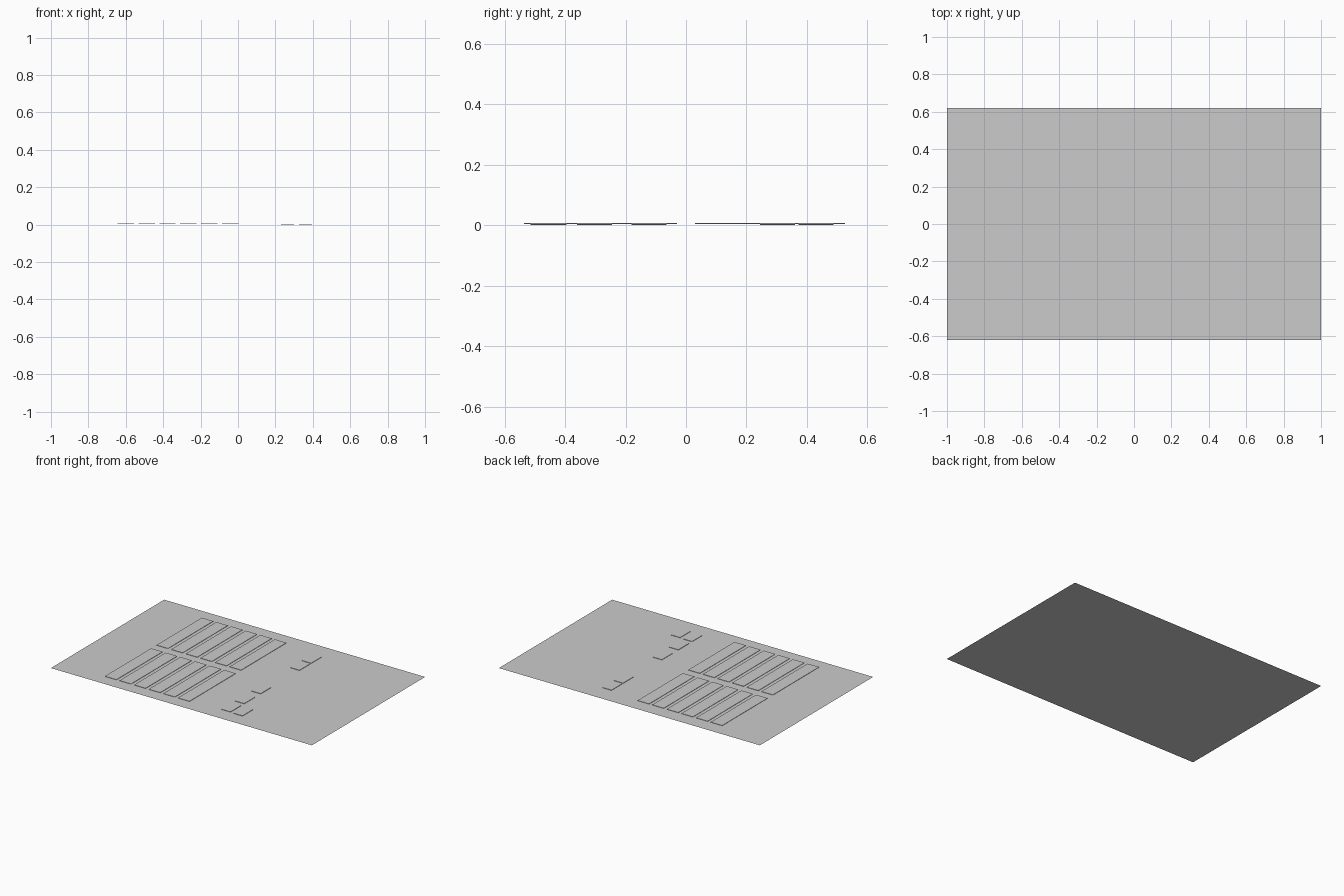
import bpy

if "Cube" in bpy.data.objects:
    bpy.data.objects.remove(bpy.data.objects["Cube"])

grey = bpy.data.materials.new("light grey")
grey.diffuse_color = (0.6, 0.6, 0.6, 1)
grey.use_nodes = True
grey.node_tree.nodes["Principled BSDF"].inputs["Base Color"].default_value = grey.diffuse_color


def box(name, x0, x1, y0, y1, z0, z1):
    bpy.ops.mesh.primitive_cube_add(size=1, location=((x0 + x1) / 2, (y0 + y1) / 2, (z0 + z1) / 2))
    ob = bpy.context.object
    ob.name = name
    ob.scale = (x1 - x0, y1 - y0, z1 - z0)
    ob.data.materials.append(grey)
    return ob


# flat ground sheet
bpy.ops.mesh.primitive_plane_add(size=1)
ground = bpy.context.object
ground.name = "ground_sheet"
ground.scale = (2, 1.24, 1)
ground.data.materials.append(grey)

# two rows of six long thin panels
for row, (y0, y1) in enumerate([(-0.535, -0.03), (0.03, 0.525)]):
    for i in range(6):
        x = -0.645 + i * 0.112
        box(f"long_panel_{row}_{i}", x, x + 0.088, y0, y1, 0.004, 0.0065)

# small thin blocks
for i, (x, y) in enumerate([(0.23, -0.51), (0.23, -0.36), (0.23, -0.18),
                            (0.23, 0.245), (0.23, 0.372), (0.325, -0.515)]):
    box(f"small_block_{i}", x, x + 0.07, y, y + 0.115, 0.0, 0.003)
